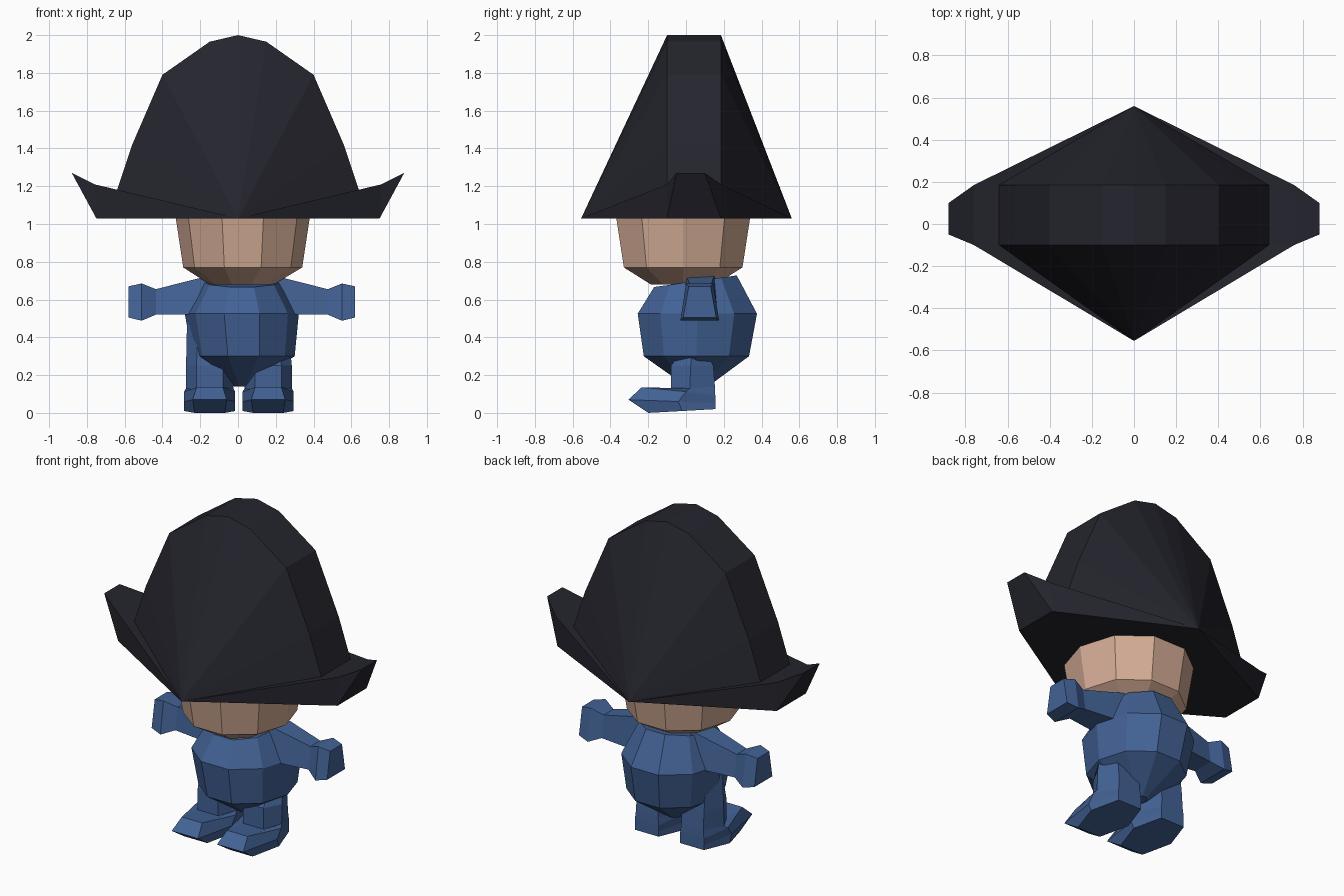
import bpy, bmesh, math

if "Cube" in bpy.data.objects:
    bpy.data.objects.remove(bpy.data.objects["Cube"], do_unlink=True)


def material(name, rgb):
    m = bpy.data.materials.new(name)
    m.use_nodes = True
    color = (*rgb, 1)
    m.diffuse_color = color
    node = next(n for n in m.node_tree.nodes if n.type == 'BSDF_PRINCIPLED')
    node.inputs["Base Color"].default_value = color
    node.inputs["Roughness"].default_value = 0.9
    return m


BLACK = material("hat black", (0.018, 0.018, 0.027))
SKIN = material("skin", (0.65, 0.41, 0.30))
BLUE = material("suit blue", (0.055, 0.122, 0.30))


def finish(name, bm, mat):
    bmesh.ops.recalc_face_normals(bm, faces=bm.faces)
    mesh = bpy.data.meshes.new(name)
    bm.to_mesh(mesh)
    bm.free()
    mesh.materials.append(mat)
    obj = bpy.data.objects.new(name, mesh)
    bpy.context.collection.objects.link(obj)
    return obj


def loft(name, rings, mat):
    """Skin a list of equal-length point rings and cap both ends."""
    bm = bmesh.new()
    loops = [[bm.verts.new(p) for p in ring] for ring in rings]
    n = len(loops[0])
    for a, b in zip(loops, loops[1:]):
        for i in range(n):
            j = (i + 1) % n
            bm.faces.new((a[i], a[j], b[j], b[i]))
    bm.faces.new(loops[0])
    bm.faces.new(loops[-1])
    return finish(name, bm, mat)


def decagon(cx, cy, z, rx, ry, tilt=0):
    pts = []
    for k in range(10):
        a = k * math.tau / 10
        y = cy + ry * math.sin(a)
        pts.append((cx + rx * math.cos(a), y, z + tilt * y))
    return pts


# Bicorne hat: side outline from tip to crown, fanned to a front and a back point
half = [(0.88, 1.27), (0.76, 1.21), (0.64, 1.18), (0.56, 1.42),
        (0.40, 1.79), (0.15, 1.965)]
outline = half + [(0, 2.0)] + [(-x, z) for x, z in reversed(half)]
outline = [(0.75, 1.03)] + outline + [(-0.75, 1.03)]
bm = bmesh.new()
sides = []
for y_band, y_tip, y_point in ((-0.10, -0.05, -0.555), (0.185, 0.10, 0.56)):
    edge = [bm.verts.new((x, y_tip if abs(x) > 0.8 else y_band, z)) for x, z in outline]
    point = bm.verts.new((0, y_point, 1.03))
    # upturned tips are separate triangles, the rest fans from the point
    bm.faces.new(edge[:3])
    bm.faces.new(edge[-3:])
    fan = [edge[0]] + edge[2:-2] + [edge[-1]]
    for a, b in zip(fan, fan[1:]):
        bm.faces.new((point, a, b))
    sides.append((edge, point))
(front, front_point), (back, back_point) = sides
for i in range(len(front) - 1):
    bm.faces.new((front[i], front[i + 1], back[i + 1], back[i]))
bm.faces.new((front_point, front[0], back[0], back_point, back[-1], front[-1]))
finish("hat", bm, BLACK)

# Head
loft("head", [decagon(0.02, -0.015, 0.68, 0.17, 0.18),
              decagon(0.025, -0.015, 0.77, 0.315, 0.33),
              decagon(0.025, -0.015, 1.035, 0.355, 0.373)], SKIN)

# Body
loft("body", [decagon(0.02, 0.06, 0.14, 0.04, 0.06),
              decagon(0.03, 0.055, 0.30, 0.27, 0.293),
              decagon(0.02, 0.06, 0.525, 0.302, 0.332),
              decagon(0.02, 0.05, 0.69, 0.21, 0.23, 0.14)], BLUE)


# Arms with mitten hands
def arm_ring(side, x, z0, z1, y0, y1, inset):
    return [(0.02 + side * x, y, z) for y, z in
            ((y0, z0), (y1, z0), (y1 - inset, z1), (y0 + inset, z1))]


for side, word in ((1, "left"), (-1, "right")):
    loft(word + "_arm", [arm_ring(side, 0.16, 0.52, 0.73, -0.03, 0.18, 0.03),
                         arm_ring(side, 0.455, 0.52, 0.655, 0.01, 0.145, 0.02),
                         arm_ring(side, 0.53, 0.488, 0.685, -0.03, 0.175, 0.03),
                         arm_ring(side, 0.60, 0.505, 0.67, -0.015, 0.16, 0.03)], BLUE)


# Legs with pointed shoes
def leg_ring(cx, half_width, front_width, y0, ym, y1, zf, zb):
    zm = (zf + zb) / 2
    return [(cx - front_width, y0, zf), (cx + front_width, y0, zf),
            (cx + half_width, ym, zm), (cx + half_width * 0.6, y1, zb),
            (cx - half_width * 0.6, y1, zb), (cx - half_width, ym, zm)]


for cx, top, word in ((0.16, 0.30, "left"), (-0.15, 0.48, "right")):
    loft(word + "_leg", [leg_ring(cx, 0.135, 0.08, -0.20, -0.02, 0.155, 0, 0.02),
                         leg_ring(cx, 0.135, 0.09, -0.305, -0.04, 0.155, 0.07, 0.05),
                         leg_ring(cx, 0.135, 0.07, -0.235, 0.0, 0.155, 0.135, 0.09),
                         leg_ring(cx, 0.125, 0.07, -0.08, 0.02, 0.153, 0.12, 0.14),
                         leg_ring(cx, 0.125, 0.07, -0.08, 0.025, 0.145, 0.25, 0.25),
                         leg_ring(cx, 0.12, 0.06, -0.04, 0.03, 0.12, top, top)], BLUE)
